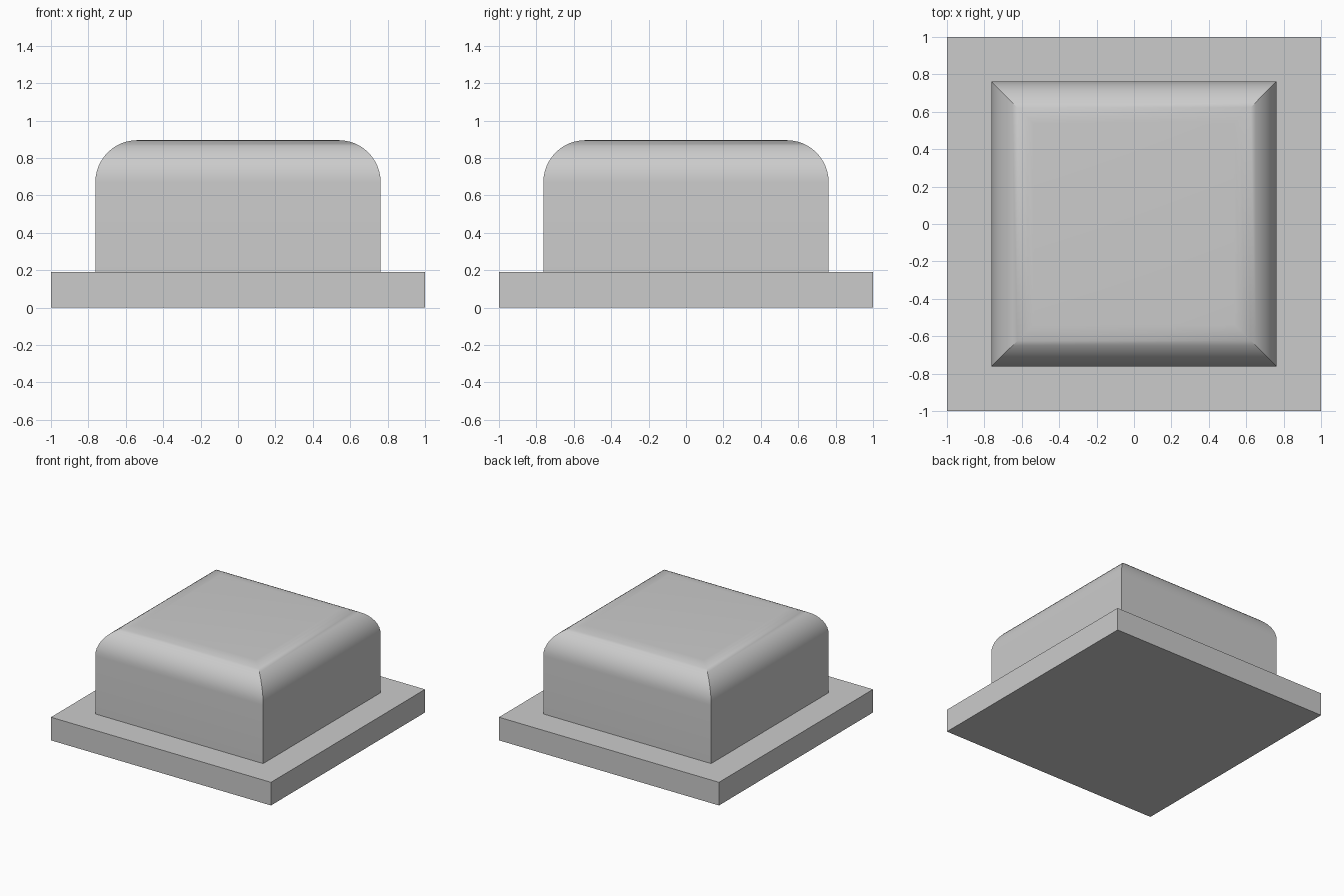
import bpy
import bmesh
import math

cube = bpy.data.objects.get("Cube")
if cube:
    bpy.data.objects.remove(cube, do_unlink=True)

# Single grey material
grey = bpy.data.materials.new("plain grey")
grey.use_nodes = True
colour = (0.6, 0.6, 0.6, 1)
grey.diffuse_color = colour
grey.node_tree.nodes["Principled BSDF"].inputs["Base Color"].default_value = colour


def square_stack(name, profile):
    """Skin a stack of square rings given as (half width, height)."""
    bm = bmesh.new()
    corners = ((-1, -1), (1, -1), (1, 1), (-1, 1))
    rings = [[bm.verts.new((sx * w, sy * w, z)) for sx, sy in corners]
             for w, z in profile]
    for low, high in zip(rings, rings[1:]):
        for i in range(4):
            j = (i + 1) % 4
            bm.faces.new((low[i], low[j], high[j], high[i]))
    bm.faces.new(rings[0][::-1])
    bm.faces.new(rings[-1])
    mesh = bpy.data.meshes.new(name)
    bm.to_mesh(mesh)
    bm.free()
    mesh.materials.append(grey)
    obj = bpy.data.objects.new(name, mesh)
    bpy.context.collection.objects.link(obj)
    return obj


# Flat square base plate
base_top = 0.19
square_stack("base_plate", [(1, 0), (1, base_top)])

# Block with rounded upper edges that meet in mitred corners
half, top, radius, steps = 0.763, 0.895, 0.225, 12
profile = [(half, base_top)]
for k in range(steps + 1):
    a = math.pi / 2 * k / steps
    profile.append((half - radius * (1 - math.cos(a)),
                    top - radius * (1 - math.sin(a))))
block = square_stack("rounded_block", profile)

# Smooth the rounding, keep the mitres crisp
bpy.ops.object.select_all(action='DESELECT')
block.select_set(True)
bpy.context.view_layer.objects.active = block
bpy.ops.object.shade_smooth_by_angle(angle=math.radians(30))
